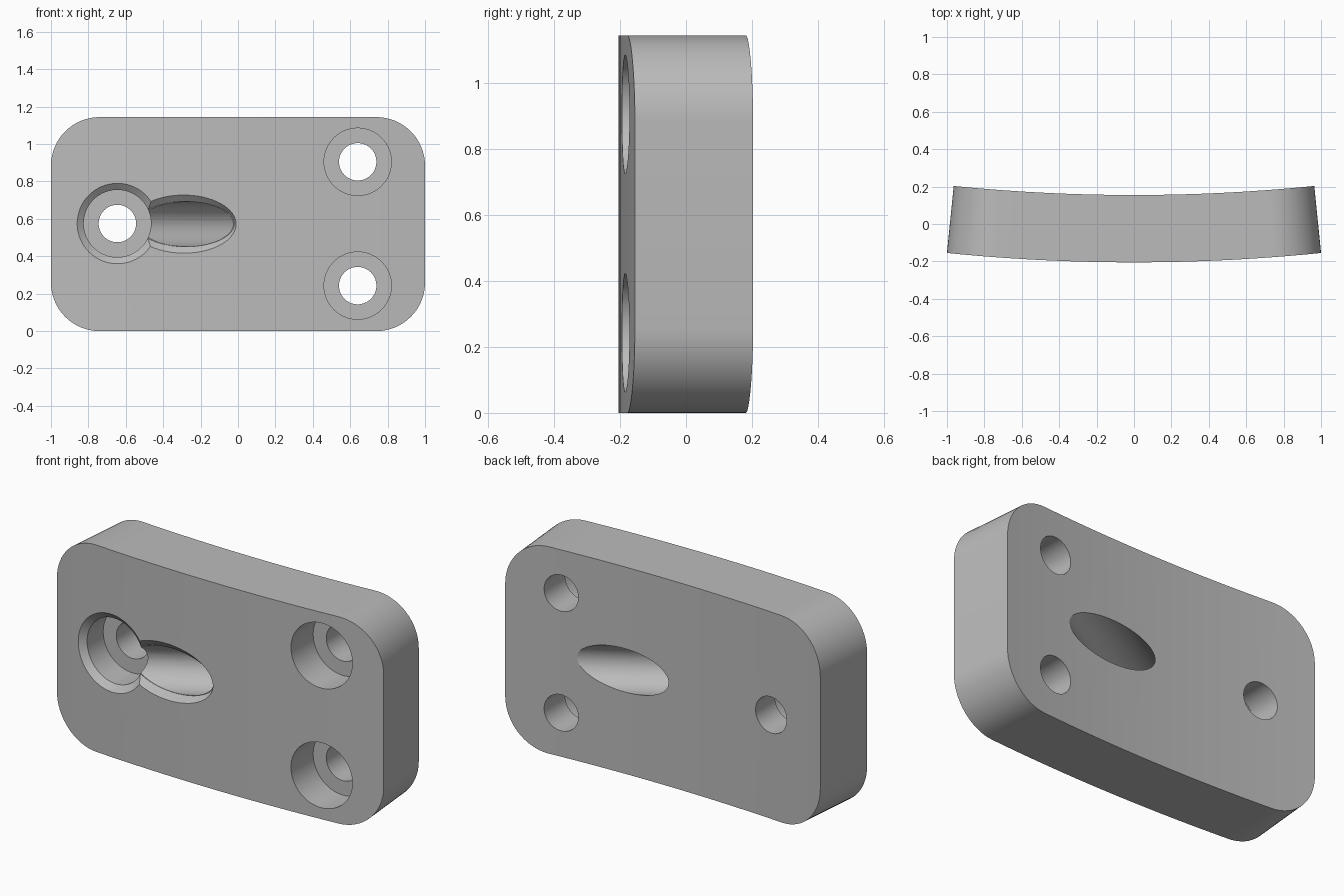
import bpy
import bmesh
from math import sin, cos, asin, sqrt, pi, radians

if "Cube" in bpy.data.objects:
    bpy.data.objects.remove(bpy.data.objects["Cube"], do_unlink=True)

HEIGHT, CORNER = 1.144, 0.26
R_FRONT, R_BACK, BEND_Y = 10.0, 9.64, 9.795
MID = HEIGHT / 2


def make_object(name, bm):
    bmesh.ops.recalc_face_normals(bm, faces=bm.faces)
    mesh = bpy.data.meshes.new(name)
    bm.to_mesh(mesh)
    bm.free()
    obj = bpy.data.objects.new(name, mesh)
    bpy.context.collection.objects.link(obj)
    return obj


def loft(bm, rings):
    """Join closed rings of points with quads and cap both ends."""
    loops = [[bm.verts.new(p) for p in ring] for ring in rings]
    n = len(loops[0])
    for a, b in zip(loops, loops[1:]):
        for i in range(n):
            j = (i + 1) % n
            bm.faces.new((a[i], a[j], b[j], b[i]))
    bm.faces.new(loops[0])
    bm.faces.new(loops[-1])


def oval(cx, cz, y, rx, rz, follow=False, n=64):
    """Ring facing the front; follow makes y a depth below the curved face."""
    points = []
    for i in range(n):
        a = 2 * pi * i / n
        x = cx + rx * cos(a)
        front = BEND_Y - sqrt(R_FRONT ** 2 - x * x) if follow else 0
        points.append((x, front + y, cz + rz * sin(a)))
    return points


def section(x):
    """Cross-section of the bent plate at one station along its width."""
    inset = max(0, abs(x) - (1 - CORNER))
    half = MID - CORNER + sqrt(max(0, CORNER ** 2 - inset ** 2))
    a = asin(x / R_FRONT)
    return [(r * sin(a), BEND_Y - r * cos(a), MID + s * half)
            for r, s in ((R_FRONT, -1), (R_FRONT, 1), (R_BACK, 1), (R_BACK, -1))]


# Bent plate with rounded corners
STEPS = 16
flat = 1 - CORNER
corner = [flat + CORNER * sin(pi / 2 * i / STEPS) for i in range(1, STEPS + 1)]
stations = [-x for x in reversed(corner)]
stations += [flat * (2 * i / 20 - 1) for i in range(21)] + corner
bm = bmesh.new()
loft(bm, [section(x) for x in stations])
plate = make_object("mounting_plate", bm)

cutters = []


def cutter(name, rings):
    bm = bmesh.new()
    loft(bm, rings)
    obj = make_object(name, bm)
    obj.hide_render = True
    cutters.append(obj)


# Counterbored screw holes
for name, x, z in (("upper", 0.64, 0.905), ("lower", 0.64, 0.243),
                   ("side", -0.645, 0.575)):
    cutter(name + "_bore", [oval(x, z, y, 0.18, 0.18) for y in (-0.4, 0.0)])
    cutter(name + "_hole", [oval(x, z, y, 0.1, 0.1) for y in (-0.3, 0.4)])

# Chamfer round the single bore
cutter("bore_chamfer", [oval(-0.645, 0.575, -0.03, 0.25, 0.25, True),
                        oval(-0.645, 0.575, 0.03, 0.18, 0.18, True)])

# Slanted channel from the front to the back, with its chamfer
cutter("channel", [oval(-0.28 + 1.66 * (y + 0.17), MID, y, 0.262, 0.12)
                   for y in (-0.25, 0.3)])
cutter("channel_chamfer", [oval(-0.30, MID, -0.03, 0.30, 0.19, True),
                           oval(-0.28, MID, 0.03, 0.26, 0.121, True)])

# Cut everything out of the plate
bpy.ops.object.select_all(action="DESELECT")
plate.select_set(True)
bpy.context.view_layer.objects.active = plate
for obj in cutters:
    mod = plate.modifiers.new(obj.name, "BOOLEAN")
    mod.operation = "DIFFERENCE"
    mod.solver = "EXACT"
    mod.object = obj
    bpy.ops.object.modifier_apply(modifier=mod.name)
for obj in cutters:
    bpy.data.objects.remove(obj, do_unlink=True)

# Plain grey finish
grey = bpy.data.materials.new("plain_grey")
grey.use_nodes = True
colour = (0.5, 0.5, 0.5, 1)
grey.diffuse_color = colour
grey.node_tree.nodes["Principled BSDF"].inputs["Base Color"].default_value = colour
plate.data.materials.clear()
plate.data.materials.append(grey)
bpy.ops.object.shade_smooth_by_angle(angle=radians(25))
